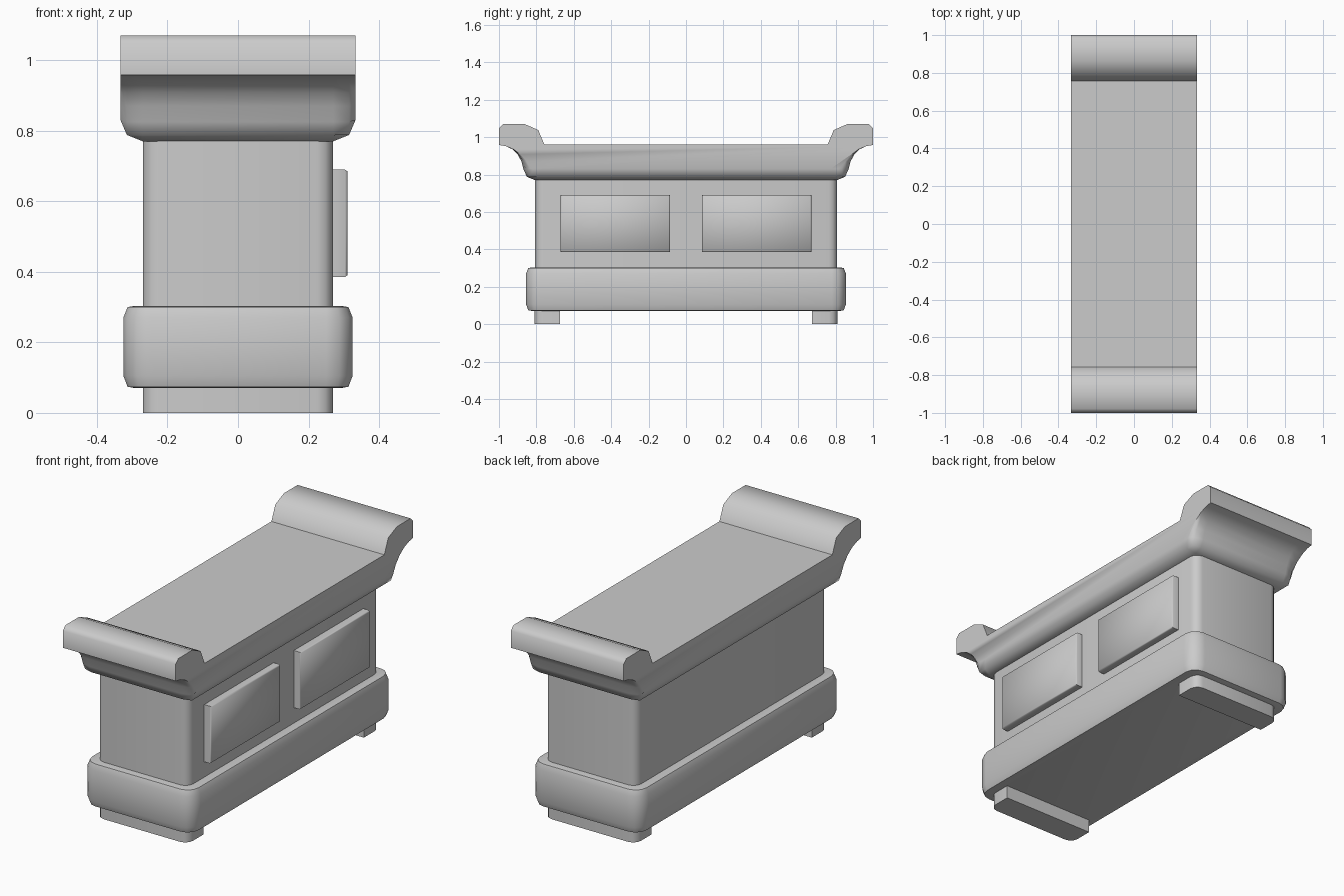
import bpy, bmesh
from math import sin, cos, pi, radians

if "Cube" in bpy.data.objects:
    bpy.data.objects.remove(bpy.data.objects["Cube"])


def finish(name, bm, angle=40, mirror_y=False):
    bmesh.ops.recalc_face_normals(bm, faces=bm.faces)
    mesh = bpy.data.meshes.new(name)
    bm.to_mesh(mesh)
    bm.free()
    ob = bpy.data.objects.new(name, mesh)
    bpy.context.collection.objects.link(ob)
    if mirror_y:
        mod = ob.modifiers.new("Mirror", 'MIRROR')
        mod.use_axis = (False, True, False)
    bpy.ops.object.select_all(action='DESELECT')
    ob.select_set(True)
    bpy.context.view_layer.objects.active = ob
    bpy.ops.object.shade_smooth_by_angle(angle=radians(angle))
    return ob


def loft(rings):
    bm = bmesh.new()
    loops = [[bm.verts.new(p) for p in ring] for ring in rings]
    n = len(loops[0])
    for a, b in zip(loops, loops[1:]):
        for i in range(n):
            j = (i + 1) % n
            bm.faces.new((a[i], a[j], b[j], b[i]))
    bm.faces.new(loops[0])
    bm.faces.new(loops[-1])
    return bm


def rounded_rect(hx, hy, r, z, n=3):
    pts = []
    for k, (sx, sy) in enumerate([(1, 1), (-1, 1), (-1, -1), (1, -1)]):
        for i in range(n + 1):
            a = (k + i / n) * pi / 2
            pts.append((sx * (hx - r) + r * cos(a), sy * (hy - r) + r * sin(a), z))
    return pts


# Main cabinet body
finish("cabinet_body", loft([rounded_rect(0.27, 0.808, 0.045, z) for z in (0.28, 0.79)]))

# Wide plinth with softened upper and lower edges
plinth = [(0.035, 0.07), (0.012, 0.074), (0, 0.105), (0, 0.27), (0.012, 0.3), (0.03, 0.303)]
finish("plinth", loft([rounded_rect(0.325 - d, 0.855 - d, 0.075 - d, z) for d, z in plinth]), 50)

# Feet: a bar at each end with rounded outer corners
outer = [p for p in rounded_rect(0.27, 0.81, 0.045, 0) if p[1] > 0.7]
outline = [(0.27, 0.675, 0)] + outer + [(-0.27, 0.675, 0)]
finish("feet", loft([[(x, y, z) for x, y, _ in outline] for z in (0, 0.08)]), mirror_y=True)

# Raised drawer fronts on the right side
def panel_ring(x, d):
    return [(x, 0.085 + d, 0.385 + d), (x, 0.67 - d, 0.385 + d),
            (x, 0.67 - d, 0.69 - d), (x, 0.085 + d, 0.69 - d)]

finish("drawer_fronts", loft([panel_ring(0.26, 0), panel_ring(0.303, 0), panel_ring(0.31, 0.005)]),
       60, mirror_y=True)

# Top slab with upturned ends: side profile lofted across x
half = [(0.807, 0.77), (0.85, 0.787), (0.868, 0.825), (0.88, 0.87), (0.9, 0.908), (0.928, 0.935),
        (0.965, 0.952), (1.0, 0.958), (1.0, 1.048), (0.978, 1.07), (0.863, 1.07),
        (0.79, 1.038), (0.757, 0.96)]
profile = half + [(-y, z) for y, z in reversed(half)]


def slab_ring(x, floor, inset):
    ring = []
    for y, z in profile:
        w = inset * max(0, min(1, (0.95 - z) / 0.1))
        ring.append((x, y - w if y > 0 else y + w, max(z, floor)))
    return ring

stations = [(0.27, 0.77, 0), (0.315, 0.788, 0.012), (0.333, 0.83, 0.035)]
left = [slab_ring(-x, f, d) for x, f, d in reversed(stations)]
finish("top_slab", loft(left + [slab_ring(*s) for s in stations]), 60)
